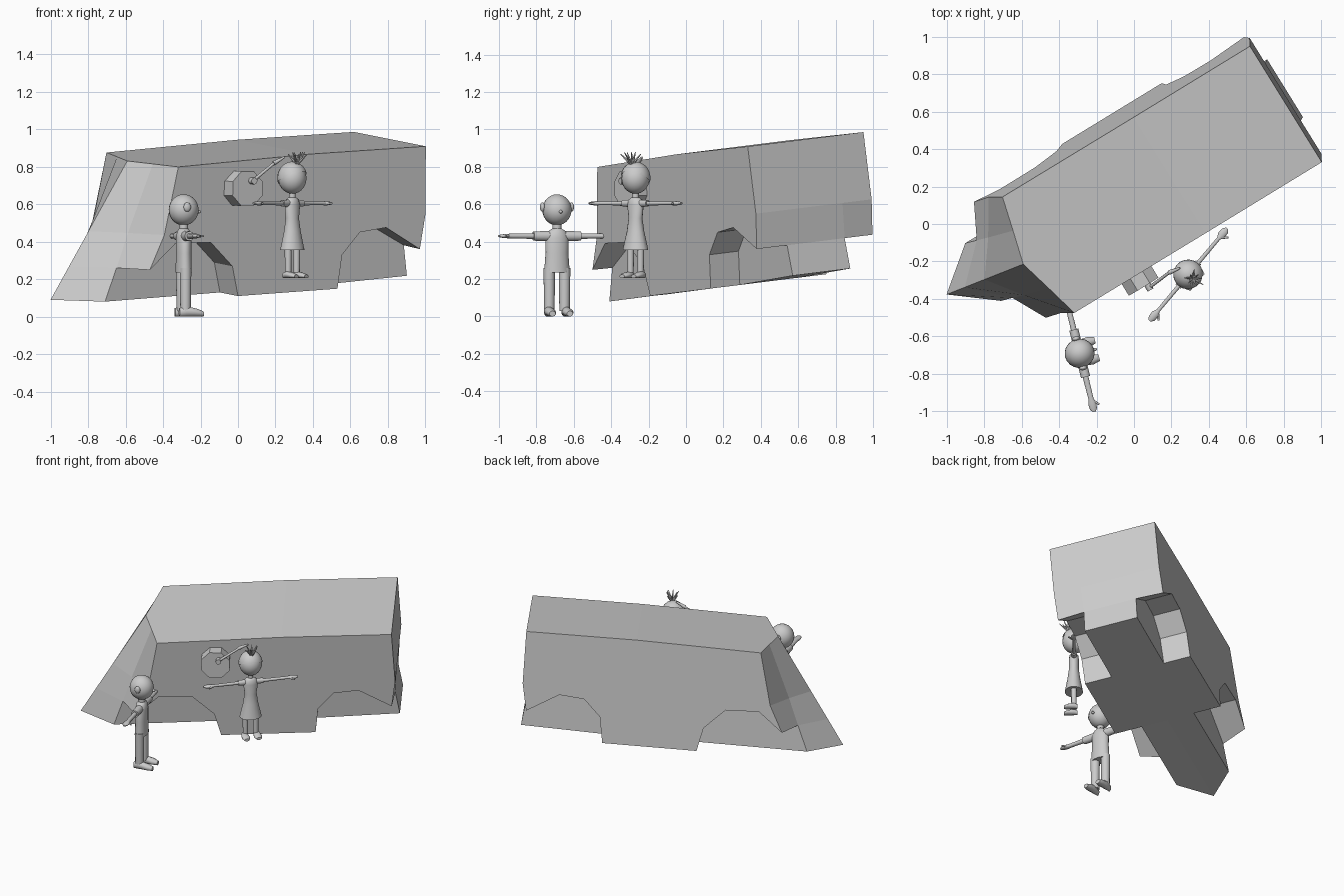
import bpy, bmesh, math
from mathutils import Matrix, Vector

if "Cube" in bpy.data.objects:
    bpy.data.objects.remove(bpy.data.objects["Cube"])

grey = bpy.data.materials.new("plain grey")
grey.diffuse_color = (0.6, 0.6, 0.6, 1)
grey.use_nodes = True
grey.node_tree.nodes["Principled BSDF"].inputs["Base Color"].default_value = grey.diffuse_color


def finish(name, bm, matrix, smooth=True):
    bmesh.ops.remove_doubles(bm, verts=bm.verts, dist=1e-5)
    bmesh.ops.recalc_face_normals(bm, faces=bm.faces)
    me = bpy.data.meshes.new(name)
    bm.to_mesh(me)
    bm.free()
    me.materials.append(grey)
    for p in me.polygons:
        p.use_smooth = smooth
    if smooth:
        me.set_sharp_from_angle(angle=math.radians(50))
    ob = bpy.data.objects.new(name, me)
    bpy.context.collection.objects.link(ob)
    ob.matrix_world = matrix
    return ob


def tube(name, axis, rings, matrix, segs=12, smooth=True):
    """Rings (centre, radius a, radius b) stacked along one axis, capped."""
    bm = bmesh.new()
    i, j = {'X': (1, 2), 'Y': (0, 2), 'Z': (0, 1)}[axis]
    loops = []
    for c, a, b in rings:
        loop = []
        for k in range(segs):
            t = 2 * math.pi * (k + 0.5) / segs
            p = Vector(c)
            p[i] += a * math.cos(t)
            p[j] += b * math.sin(t)
            loop.append(bm.verts.new(p))
        loops.append(loop)
    for l, m in zip(loops, loops[1:]):
        for k in range(segs):
            n = (k + 1) % segs
            bm.faces.new((l[k], l[n], m[n], m[k]))
    bm.faces.new(loops[0])
    bm.faces.new(loops[-1])
    return finish(name, bm, matrix, smooth)


def ball(name, c, size, matrix, cut=None):
    bm = bmesh.new()
    bmesh.ops.create_uvsphere(bm, u_segments=20, v_segments=14, radius=1)
    for v in bm.verts:
        v.co = Vector(c) + Vector(size) * v.co
    if cut:
        bmesh.ops.bisect_plane(bm, geom=bm.verts[:] + bm.edges[:] + bm.faces[:],
                               plane_co=c, plane_no=cut, clear_inner=True)
    return finish(name, bm, matrix)


def rod(name, a, b, r1, r2, matrix, segs=8):
    bm = bmesh.new()
    a, b = Vector(a), Vector(b)
    d = b - a
    m = Matrix.Translation((a + b) / 2) @ d.to_track_quat('Z', 'Y').to_matrix().to_4x4()
    bmesh.ops.create_cone(bm, cap_ends=True, segments=segs, radius1=r1, radius2=r2,
                          depth=d.length, matrix=m)
    return finish(name, bm, matrix)


# Tilted frame of the van: u to the rear, v across, w up
u = Vector((0.852, 0.519, 0.071)).normalized()
w = u.cross(Vector((-0.523, 0.846, 0.105))).normalized()
v = w.cross(u)
van = Matrix((u, v, w)).transposed().to_4x4()
van.translation = (-0.51, -0.165, 0.8375)

# Side profile with both wheel arches, then the inner and centre profiles
side = [(0, 0), (-.09, -.36), (-.182, -.541), (-.02, -.41), (.20, -.42), (.335, -.558),
        (.369, -.721), (.992, -.726), (1.022, -.546), (1.134, -.433), (1.299, -.419),
        (1.509, -.55), (1.546, -.362), (1.55, 0), (.82, .01)]
inner = side[:]
inner[0], inner[1], inner[2], inner[11] = (-.047, 0), (-.205, -.36), (-.278, -.543), (1.522, -.55)
nose, tail = (-.351, -.719), (1.54, -.715)
mid_inner = inner[:3] + [nose] + inner[6:8] + [tail] + inner[11:]
centre = ([(-.095, 0), (-.34, -.36), (-.465, -.543), (-.58, -.712)] + inner[6:8]
          + [tail] + inner[11:])

# Van body
bm = bmesh.new()
for s in (-1, 1):
    def ring(prof, y):
        return [bm.verts.new((p[0], s * y, p[1])) for p in prof]

    def strip(a, b):
        for k in range(len(a)):
            n = (k + 1) % len(a)
            bm.faces.new((a[k], a[n], b[n], b[k]))
    outer = ring(side, .366)
    strip(outer, ring(inner, .182))
    bm.faces.new(outer)
    strip(ring(mid_inner, .182), ring(centre, 0))
    # inner walls of the wheel wells
    bm.faces.new(ring(inner[2:7] + [nose], .182))
    bm.faces.new(ring(inner[7:12] + [tail], .182))
finish("van_body", bm, van, smooth=False)

# Round eight-sided fitting on the near wall, with a knob and a rod
wall = Vector((0.52, -0.85, -0.02)).normalized()
quat = wall.to_track_quat('Z', 'Y').to_matrix().to_4x4()
hub = Matrix.Translation((0.012, -0.27, 0.685)) @ quat
tube("wall_drum", 'Z', [((0, 0, -.02), .1, .1), ((0, 0, .075), .1, .1)], hub, 8, False)
I = Matrix.Identity(4)
rod("drum_knob", (.07, -.32, .725), (.088, -.352, .724), .018, .018, I, 12)
rod("drum_rod", (.08, -.34, .725), (.20, -.25, .825), .009, .008, I)
rod("drum_rod_tip", (.19, -.258, .818), (.245, -.235, .85), .013, .006, I)


def arms(who, z, r, sleeve, m):
    for s, n in ((-1, "right"), (1, "left")):
        tube(f"{who}_{n}_sleeve", 'X', [((s * .02, 0, z), r * 1.5, r * 1.7),
             ((s * sleeve, 0, z), r * 1.5, r * 1.5)], m)
        tube(f"{who}_{n}_arm", 'X', [((s * .03, 0, z), r, r), ((s * .25, 0, z), r * .85, r * .8),
             ((s * .275, 0, z), .022, .012), ((s * .305, 0, z), .02, .009),
             ((s * .322, 0, z), .008, .005)], m)
        rod(f"{who}_{n}_thumb", (s * .265, -.01, z), (s * .29, -.036, z), .008, .005, m)


def legs(who, x, top, r, shoe, m):
    for s, n in ((-1, "right"), (1, "left")):
        tube(f"{who}_{n}_leg", 'Z', [((s * x, 0, .03), r * .9, r * .9),
             ((s * x, 0, top), r, r)], m)
        k = s * (x + .006)
        h = shoe * .24
        tube(f"{who}_{n}_shoe", 'Y', [((k, shoe * .3, h * .8), .014, h * .8),
             ((k, 0, h), .023, h), ((k, -shoe * .5, h * .75), .028, h * .75),
             ((k, -shoe * .8, h * .5), .018, h * .5)], m)


# Boy, standing on the ground and facing right
boy = Matrix.Translation((-.29, -.69, 0)) @ Matrix.Rotation(math.radians(104), 4, 'Z')
legs("boy", .042, .26, .031, .12, boy)
tube("boy_shirt", 'Z', [((0, 0, .235), .07, .042), ((0, 0, .34), .062, .04),
     ((0, 0, .42), .064, .04), ((0, 0, .455), .05, .034), ((0, 0, .47), .025, .024)], boy, 16)
rod("boy_neck", (0, 0, .46), (0, 0, .51), .024, .024, boy, 12)
arms("boy", .43, .017, .13, boy)
ball("boy_head", (0, 0, .57), (.078, .08, .083), boy)
ball("boy_nose", (0, -.083, .56), (.009, .012, .009), boy)
for s, n in ((-1, "right"), (1, "left")):
    ball(f"boy_{n}_ear", (s * .08, 0, .585), (.013, .02, .025), boy)

# Girl, raised beside the van and facing front right
girl = Matrix.Translation((.29, -.27, .205)) @ Matrix.Rotation(math.radians(50), 4, 'Z')
legs("girl", .035, .18, .019, .08, girl)
tube("girl_dress", 'Z', [((0, 0, .15), .074, .06), ((0, 0, .25), .05, .042),
     ((0, 0, .32), .04, .033), ((0, 0, .39), .05, .034), ((0, 0, .42), .04, .03),
     ((0, 0, .432), .02, .02)], girl, 16)
rod("girl_neck", (0, 0, .42), (0, 0, .47), .018, .018, girl, 12)
arms("girl", .40, .012, .085, girl)
ball("girl_head", (0, 0, .533), (.075, .076, .082), girl)
ball("girl_hair", (0, 0, .535), (.08, .081, .088), girl, cut=(0, .45, 1))
# Spiky tuft of hair
for k in range(9):
    t = 2 * math.pi * k / 9
    tilt = .055 if k % 2 else .035
    base = Vector((0, -.03, .605))
    tip = base + Vector((tilt * math.cos(t), tilt * math.sin(t) - .012, .085 - tilt * .5))
    rod(f"girl_hair_spike_{k + 1}", base, tip, .01, .002, girl, 6)
